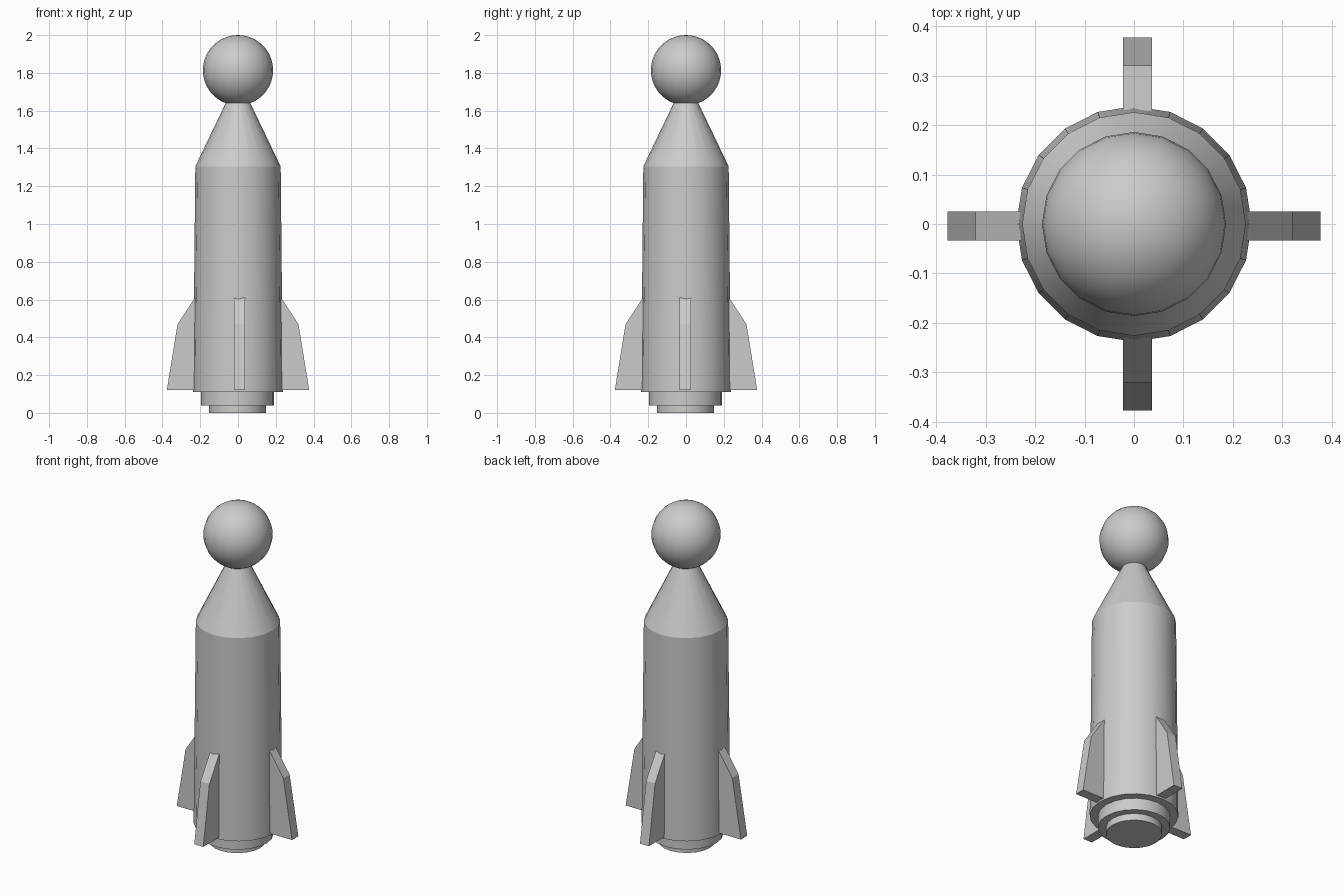
import bpy, bmesh
from math import pi, cos, sin

if "Cube" in bpy.data.objects:
    bpy.data.objects.remove(bpy.data.objects["Cube"])

SIDES = 20


def finish(name, bm, angle=None):
    bmesh.ops.recalc_face_normals(bm, faces=bm.faces)
    mesh = bpy.data.meshes.new(name)
    bm.to_mesh(mesh)
    bm.free()
    obj = bpy.data.objects.new(name, mesh)
    bpy.context.collection.objects.link(obj)
    if angle:
        bpy.ops.object.select_all(action='DESELECT')
        bpy.context.view_layer.objects.active = obj
        obj.select_set(True)
        bpy.ops.object.shade_smooth_by_angle(angle=angle)
    return obj


def frustum(name, r1, z1, r2, z2, x=0, y=0):
    bm = bmesh.new()
    bmesh.ops.create_cone(bm, cap_ends=True, segments=SIDES,
                          radius1=r1, radius2=r2, depth=z2 - z1)
    bmesh.ops.translate(bm, verts=bm.verts, vec=(x, y, (z1 + z2) / 2))
    return finish(name, bm, pi / 6)


# Fuselage, nose and stepped exhaust
frustum("body", 0.238, 0.11, 0.226, 1.305)
frustum("nose_cone", 0.226, 1.305, 0.058, 1.655)
frustum("upper_nozzle", 0.194, 0.04, 0.194, 0.11, -0.003, -0.003)
frustum("lower_nozzle", 0.151, 0.0, 0.151, 0.04, -0.003, -0.003)

# Ball on the tip
bm = bmesh.new()
bmesh.ops.create_uvsphere(bm, u_segments=SIDES, v_segments=SIDES, radius=0.186)
bmesh.ops.translate(bm, verts=bm.verts, vec=(0, 0, 1.814))
finish("tip_ball", bm, pi / 5)

# Four swept fins, set slightly off the body axis
PROFILE = [(0.21, 0.12), (0.377, 0.12), (0.32, 0.47), (0.235, 0.60), (0.21, 0.635)]
for i in range(4):
    a = i * pi / 2
    ox, oy = (0, -0.004) if i % 2 == 0 else (0.0075, 0)
    bm = bmesh.new()
    rows = [[bm.verts.new((r * cos(a) - t * sin(a) + ox, r * sin(a) + t * cos(a) + oy, z))
             for r, z in PROFILE] for t in (-0.0293, 0.0293)]
    bm.faces.new(rows[0])
    bm.faces.new(rows[1])
    n = len(PROFILE)
    for k in range(n):
        m = (k + 1) % n
        bm.faces.new((rows[0][k], rows[0][m], rows[1][m], rows[1][k]))
    finish(f"fin_{i + 1}", bm)
